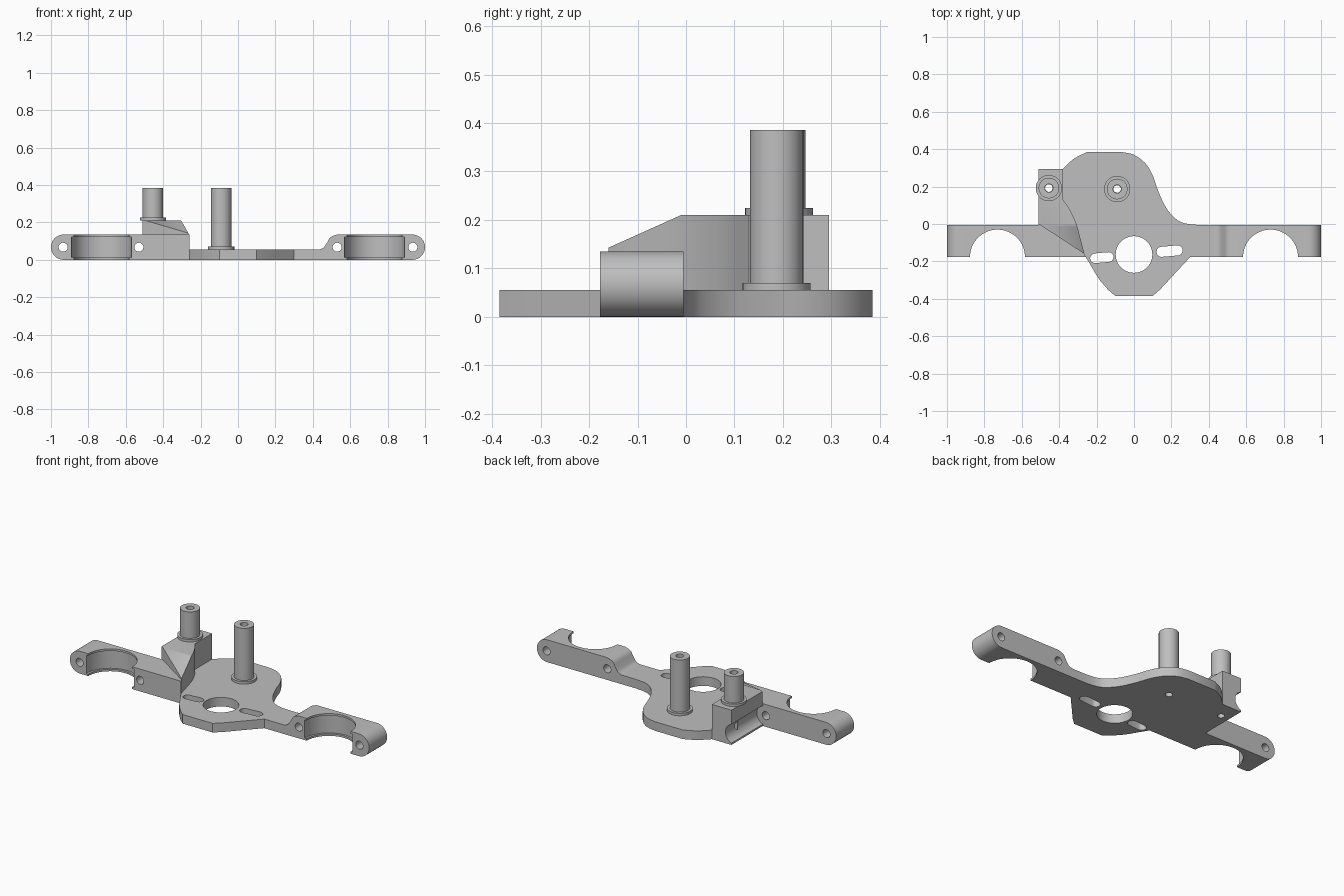
import bpy, bmesh, math
from mathutils import Vector, Matrix

if "Cube" in bpy.data.objects:
    bpy.data.objects.remove(bpy.data.objects["Cube"], do_unlink=True)

grey = bpy.data.materials.new("plain grey")
grey.use_nodes = True
grey.diffuse_color = (0.52, 0.52, 0.52, 1)
grey.node_tree.nodes["Principled BSDF"].inputs["Base Color"].default_value = (0.52, 0.52, 0.52, 1)

FRONT, BACK = -0.177, -0.005      # depth of the side arms
ARM_H, PLATE_H, BLOCK_H = 0.135, 0.055, 0.21


def finish(name, bm):
    bmesh.ops.recalc_face_normals(bm, faces=bm.faces)
    mesh = bpy.data.meshes.new(name)
    bm.to_mesh(mesh)
    bm.free()
    mesh.materials.append(grey)
    ob = bpy.data.objects.new(name, mesh)
    bpy.context.collection.objects.link(ob)
    return ob


def prism_bm(points, a, b, axis="z"):
    """Extrude a 2D outline from a to b along z (plan) or y (elevation)."""
    bm = bmesh.new()
    put = (lambda u, v, w: (u, v, w)) if axis == "z" else (lambda u, v, w: (u, w, v))
    face = bm.faces.new([bm.verts.new(put(u, v, a)) for u, v in points])
    new = bmesh.ops.extrude_face_region(bm, geom=[face])["geom"]
    bmesh.ops.translate(bm, vec=put(0, 0, b - a),
                        verts=[g for g in new if isinstance(g, bmesh.types.BMVert)])
    return bm


def prism(name, points, a, b, axis="z"):
    return finish(name, prism_bm(points, a, b, axis))


def arc(cx, cy, r, start, end, n):
    return [(cx + r * math.cos(math.radians(start + (end - start) * i / n)),
             cy + r * math.sin(math.radians(start + (end - start) * i / n))) for i in range(n + 1)]


def spline(pts, steps=4):
    """Smooth curve through the given points."""
    p = [Vector(q) for q in pts]
    p = [2 * p[0] - p[1]] + p + [2 * p[-1] - p[-2]]
    out = []
    for i in range(1, len(p) - 2):
        for s in range(steps):
            t = s / steps
            q = 0.5 * (2 * p[i] + (p[i + 1] - p[i - 1]) * t
                       + (2 * p[i - 1] - 5 * p[i] + 4 * p[i + 1] - p[i + 2]) * t * t
                       + (3 * p[i] - p[i - 1] - 3 * p[i + 1] + p[i + 2]) * t ** 3)
            out.append(tuple(q))
    return out + [tuple(pts[-1])]


def disc(cx, cy, r, a, b, axis="z", n=48):
    return prism("cutter", arc(cx, cy, r, 0, 360 * (n - 1) / n, n - 1), a, b, axis)


def slot(cx, cy, length, width, tilt):
    """Rounded slot cutter, turned by tilt degrees."""
    h, r = (length - width) / 2, width / 2
    pts = arc(h, 0, r, -90, 90, 10) + arc(-h, 0, r, 90, 270, 10)
    rot = Matrix.Rotation(math.radians(tilt), 2)
    return prism("cutter", [tuple(rot @ Vector(p) + Vector((cx, cy))) for p in pts], -0.1, 0.2)


def cut(ob, *cutters):
    for c in cutters:
        c.hide_render = True
        mod = ob.modifiers.new("cut", "BOOLEAN")
        mod.operation, mod.solver, mod.object = "DIFFERENCE", "EXACT", c
        bpy.context.view_layer.objects.active = ob
        bpy.ops.object.modifier_apply(modifier=mod.name)
        bpy.data.objects.remove(c, do_unlink=True)


parts = []
POSTS = {"right": (-0.455, 0.192), "centre": (-0.09, 0.187)}

# Curved edge shared by the plate and the raised block
seam = spline([(-0.258, FRONT), (-0.268, -0.15), (-0.287, -0.075), (-0.31, 0.005),
               (-0.345, 0.08), (-0.38, 0.13)])

# Motor plate with its low bridge to the left arm
outline = ([(0.43, BACK), (0.43, FRONT), (0.30, FRONT)]
           + [(0.20, -0.285), (0.14, -0.35)]
           + [(0.10, -0.385), (-0.10, -0.385)]
           + spline([(-0.14, -0.35), (-0.19, -0.29), (-0.235, -0.215)]) + seam
           + spline([(-0.38, 0.295), (-0.32, 0.35), (-0.25, 0.385)])
           + spline([(-0.065, 0.385), (0.0, 0.37), (0.06, 0.325), (0.10, 0.26), (0.13, 0.175),
                     (0.17, 0.09), (0.22, 0.03), (0.27, 0.004), (0.34, BACK)]))
plate = prism("motor_plate", outline, 0, PLATE_H)
cut(plate, disc(0, -0.163, 0.098, -0.1, 0.2), slot(-0.172, -0.18, 0.125, 0.052, 5),
    slot(0.19, -0.145, 0.14, 0.054, 5), disc(*POSTS["centre"], 0.02, -0.1, 0.2))
parts.append(plate)

# Side arms with rounded ends, bolt holes and half-round bearing seats
mid = ARM_H / 2
tip = arc(1 - mid, mid, mid, 90, -90, 24)
ramp = [(0.43, 0), (0.43, PLATE_H)] + spline(
    [(0.436, 0.0555), (0.458, 0.066), (0.475, 0.09), (0.495, 0.121), (0.53, ARM_H)])
arms = {"left_arm": (1, ramp + tip), "right_arm": (-1, [(0.51, 0), (0.51, ARM_H)] + tip)}
for name, (side, pts) in arms.items():
    arm = prism(name, [(side * x, z) for x, z in pts], FRONT, BACK, "y")
    cut(arm, disc(side * 0.73, FRONT, 0.147, -0.1, 0.3, n=64),
        disc(side * 0.73, FRONT, 0.16, 0.012, 0.123, n=64),
        disc(side * 0.935, mid, 0.024, -0.3, 0.1, "y", 32),
        disc(side * 0.53, mid, 0.024, -0.3, 0.1, "y", 32))
    parts.append(arm)

# Block base, with a round channel giving access to the inner bolt
base = prism("block_base", [(-0.51, FRONT)] + seam + [(-0.38, 0.295), (-0.51, 0.295)], 0, ARM_H)
cut(base, disc(-0.53, mid, 0.06, BACK, 0.5, "y"), disc(-0.53, mid, 0.024, -0.3, 0.1, "y", 32),
    disc(*POSTS["right"], 0.02, -0.1, 0.3))
parts.append(base)

# Raised block with a diagonal wall and a top sloping down to the front
bm = prism_bm([(-0.51, 0.0)] + seam[3:] + [(-0.38, 0.295), (-0.51, 0.295)], ARM_H, BLOCK_H)
slope = bmesh.ops.bisect_plane(bm, geom=bm.verts[:] + bm.edges[:] + bm.faces[:],
                               plane_co=(0, -0.01, BLOCK_H), plane_no=(0, -0.075, 0.167),
                               clear_outer=False)
bm.normal_update()
doomed = [v for v in bm.verts
          if (v.co - Vector((0, -0.01, BLOCK_H))).dot(Vector((0, -0.075, 0.167))) > 1e-5]
bmesh.ops.delete(bm, geom=doomed, context="VERTS")
bmesh.ops.holes_fill(bm, edges=[e for e in bm.edges if e.is_boundary], sides=0)
block = finish("raised_block", bm)
cut(block, disc(*POSTS["right"], 0.02, 0.0, 0.3))
parts.append(block)


# Hollow standoff posts with a collar at the foot
def post(name, x, y, foot):
    profile = [(0.022, foot), (0.07, foot), (0.07, foot + 0.015),
               (0.055, foot + 0.015), (0.055, 0.385), (0.022, 0.385)]
    bm = bmesh.new()
    n = 48
    rings = [[bm.verts.new((x + r * math.cos(2 * math.pi * i / n),
                            y + r * math.sin(2 * math.pi * i / n), z)) for i in range(n)]
             for r, z in profile]
    for k, ring in enumerate(rings):
        nxt = rings[(k + 1) % len(rings)]
        for i in range(n):
            j = (i + 1) % n
            bm.faces.new((ring[i], ring[j], nxt[j], nxt[i]))
    return finish(name, bm)


parts.append(post("centre_post", *POSTS["centre"], PLATE_H))
parts.append(post("right_post", *POSTS["right"], BLOCK_H))

# Smooth the curved walls and keep the edges crisp
bpy.ops.object.select_all(action="DESELECT")
for ob in parts:
    ob.select_set(True)
bpy.context.view_layer.objects.active = parts[0]
bpy.ops.object.shade_smooth_by_angle(angle=math.radians(30))
